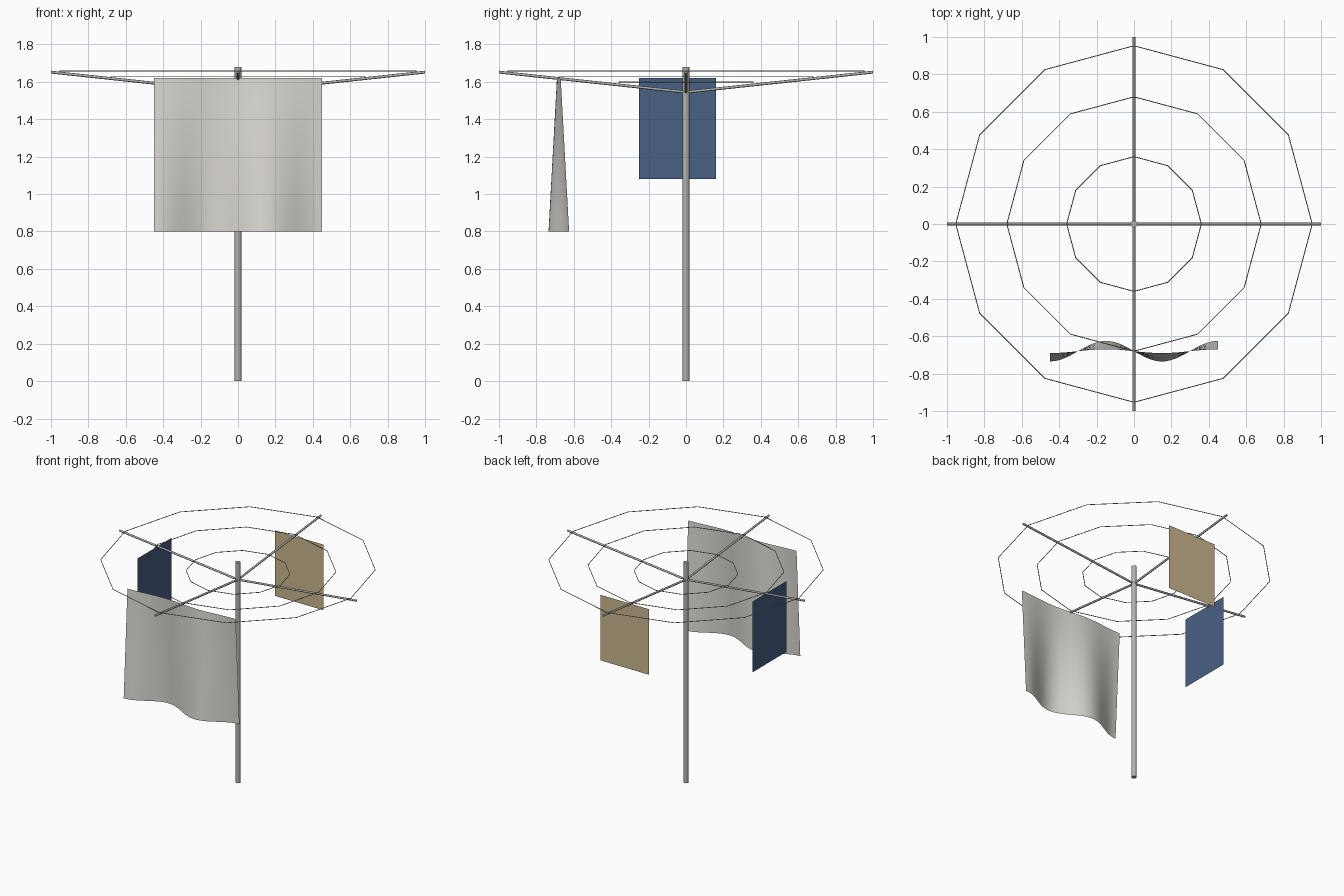
import bpy, math
from mathutils import Vector

cube = bpy.data.objects.get("Cube")
if cube:
    bpy.data.objects.remove(cube, do_unlink=True)


def material(name, rgb):
    m = bpy.data.materials.new(name)
    m.use_nodes = True
    m.diffuse_color = (*rgb, 1)
    m.node_tree.nodes["Principled BSDF"].inputs["Base Color"].default_value = (*rgb, 1)
    return m


METAL = material("galvanised grey", (0.45, 0.45, 0.43))
CORD = material("cord grey", (0.45, 0.45, 0.43))
WHITE = material("off white cloth", (0.72, 0.70, 0.66))
TAN = material("tan cloth", (0.59, 0.47, 0.27))
BLUE = material("blue cloth", (0.065, 0.12, 0.24))


def smooth(obj):
    bpy.ops.object.select_all(action="DESELECT")
    obj.select_set(True)
    bpy.context.view_layer.objects.active = obj
    bpy.ops.object.shade_smooth_by_angle(angle=math.radians(50))


def rod(name, start, end, radius, sides, mat):
    a, b = Vector(start), Vector(end)
    bpy.ops.mesh.primitive_cylinder_add(vertices=sides, radius=radius,
                                        depth=(b - a).length, location=(a + b) / 2)
    obj = bpy.context.object
    obj.name = name
    obj.rotation_euler = (b - a).to_track_quat("Z", "Y").to_euler()
    obj.data.materials.append(mat)
    smooth(obj)


def ring(name, radius, z):
    """Closed twelve-sided loop of thin cord."""
    curve = bpy.data.curves.new(name, "CURVE")
    curve.dimensions = "3D"
    curve.bevel_depth = 0.0025
    curve.bevel_resolution = 1
    spline = curve.splines.new("POLY")
    spline.points.add(11)
    spline.use_cyclic_u = True
    for i, p in enumerate(spline.points):
        a = i * math.tau / 12
        p.co = (radius * math.cos(a), radius * math.sin(a), z, 1)
    curve.materials.append(CORD)
    bpy.context.collection.objects.link(bpy.data.objects.new(name, curve))


def cloth(name, nu, nv, place, mat):
    """Grid sheet; place(u, v) gives the position for u, v in 0..1."""
    verts = [place(i / nu, j / nv) for j in range(nv + 1) for i in range(nu + 1)]
    w = nu + 1
    faces = [(j * w + i, j * w + i + 1, (j + 1) * w + i + 1, (j + 1) * w + i)
             for j in range(nv) for i in range(nu)]
    mesh = bpy.data.meshes.new(name)
    mesh.from_pydata(verts, [], faces)
    mesh.materials.append(mat)
    obj = bpy.data.objects.new(name, mesh)
    bpy.context.collection.objects.link(obj)
    smooth(obj)


# Centre pole
rod("pole", (0, 0, 0), (0, 0, 1.68), 0.019, 12, METAL)

# Four rising arms
for name, x, y in (("left_arm", 1, 0), ("back_arm", 0, 1),
                   ("right_arm", -1, 0), ("front_arm", 0, -1)):
    rod(name, (0, 0, 1.545), (x, y, 1.652), 0.0075, 8, METAL)

# Washing lines
for name, radius, z in (("inner_line", 0.36, 1.6), ("middle_line", 0.68, 1.63),
                        ("outer_line", 0.953, 1.658)):
    ring(name, radius, z)


# Rippled sheet, swaying more towards the hem
def sheet_point(u, v):
    x = 0.9 * (u - 0.5)
    sway = 0.055 + (0.01 - 0.055) * v
    return (x, -0.68 - sway * math.sin(10.5 * x), 0.8 + 0.82 * v)


cloth("bed_sheet", 32, 8, sheet_point, WHITE)

# Flat towels
cloth("tan_towel", 1, 1, lambda u, v: (-0.16 + 0.41 * u, 0.675, 1.12 + 0.5 * v), TAN)
cloth("blue_towel", 1, 1, lambda u, v: (-0.675, -0.25 + 0.41 * u, 1.08 + 0.54 * v), BLUE)
